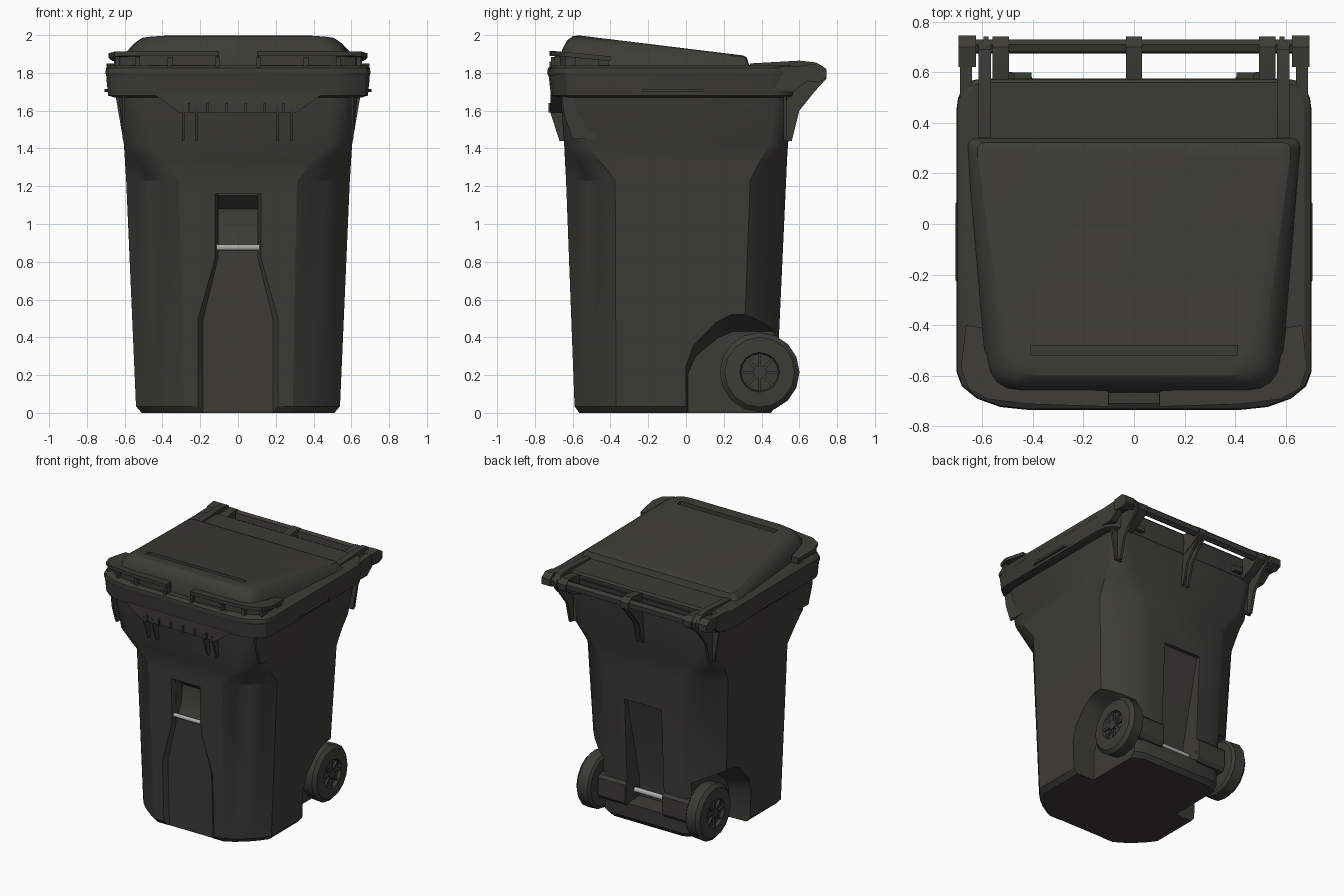
import bpy, bmesh, math
from mathutils import Vector

if "Cube" in bpy.data.objects:
    bpy.data.objects.remove(bpy.data.objects["Cube"])


def material(name, rgb):
    m = bpy.data.materials.new(name)
    m.diffuse_color = (*rgb, 1)
    m.use_nodes = True
    m.node_tree.nodes["Principled BSDF"].inputs["Base Color"].default_value = m.diffuse_color
    return m


DARK = material("charcoal plastic", (0.046, 0.045, 0.036))
METAL = material("grey metal", (0.42, 0.42, 0.40))


def activate(o):
    bpy.ops.object.select_all(action='DESELECT')
    o.select_set(True)
    bpy.context.view_layer.objects.active = o


def smooth(o, deg=28):
    activate(o)
    bpy.ops.object.shade_smooth_by_angle(angle=math.radians(deg))


def make(name, verts, faces, mat=DARK, shade=True):
    me = bpy.data.meshes.new(name)
    me.from_pydata([tuple(v) for v in verts], [], faces)
    bm = bmesh.new()
    bm.from_mesh(me)
    bmesh.ops.recalc_face_normals(bm, faces=bm.faces)
    bm.to_mesh(me)
    bm.free()
    me.materials.append(mat)
    o = bpy.data.objects.new(name, me)
    bpy.context.collection.objects.link(o)
    if shade:
        smooth(o)
    return o


def loft(name, rings, mat=DARK, shade=True, closed=False):
    """Skin equal-length rings; caps at both ends unless closed."""
    n, k = len(rings[0]), len(rings)
    verts = [p for r in rings for p in r]
    faces = [(i * n + j, i * n + (j + 1) % n,
              (i + 1) % k * n + (j + 1) % n, (i + 1) % k * n + j)
             for i in range(k if closed else k - 1) for j in range(n)]
    if not closed:
        faces += [tuple(range(n)), tuple(range((k - 1) * n, k * n))]
    return make(name, verts, faces, mat, shade)


def side_prism(name, prof, x0, x1, mat=DARK, shade=True):
    """(y, z) profile extruded along x."""
    return loft(name, [[(x, y, z) for y, z in prof] for x in (x0, x1)], mat, shade)


def box(name, lo, hi, mat=DARK):
    (a, b, c), (d, e, f) = lo, hi
    return side_prism(name, [(b, c), (e, c), (e, f), (b, f)], a, d, mat, False)


def rod(name, x0, x1, y, z, r, mat=DARK, n=12):
    return side_prism(name, [(y + r * math.cos(2 * math.pi * i / n), z + r * math.sin(2 * math.pi * i / n))
                             for i in range(n)], x0, x1, mat)


def section(z, hw, yf, yb, cf, cb, n=4, bulge=1.0):
    """Outline with front and back corner sizes; bulge 0 = flat chamfer, 1 = round."""
    pts = []
    for q, (sx, c) in enumerate([(1, cf), (1, cb), (-1, cb), (-1, cf)]):
        cx = sx * (hw - c[0])
        cy = yf + c[1] if q in (0, 3) else yb - c[1]
        a0, a1 = math.radians(-90 + 90 * q), math.radians(90 * q)
        for i in range(n + 1):
            t = i / n
            a = a0 + (a1 - a0) * t
            u = bulge * math.cos(a) + (1 - bulge) * (math.cos(a0) * (1 - t) + math.cos(a1) * t)
            v = bulge * math.sin(a) + (1 - bulge) * (math.sin(a0) * (1 - t) + math.sin(a1) * t)
            pts.append((cx + c[0] * u, cy + c[1] * v, z))
    return pts


def cut(o, cutters):
    for c in cutters:
        m = o.modifiers.new("cut", 'BOOLEAN')
        m.operation, m.solver, m.object = 'DIFFERENCE', 'EXACT', c
        activate(o)
        bpy.ops.object.modifier_apply(modifier=m.name)
        bpy.data.objects.remove(c)
    smooth(o)


# Tub: wide chamfered corners below, tighter corners above the shoulder
body = loft("body", [
    section(0.0, 0.51, -0.565, 0.45, (0.23, 0.21), (0.22, 0.17), 4, 0.3),
    section(0.035, 0.54, -0.59, 0.475, (0.25, 0.22), (0.23, 0.18), 4, 0.3),
    section(1.23, 0.592, -0.635, 0.53, (0.28, 0.26), (0.25, 0.19), 4, 0.3),
    section(1.34, 0.599, -0.641, 0.535, (0.20, 0.18), (0.18, 0.14), 4, 0.55),
    section(1.42, 0.604, -0.645, 0.54, (0.14, 0.13), (0.12, 0.10), 4, 0.9),
    section(1.70, 0.636, -0.665, 0.565, (0.14, 0.13), (0.11, 0.10), 4)], shade=False)

cutters = []
# Wheel wells with a sloped roof
arch = [(0.0, -0.1), (0.0, 0.25), (0.04, 0.36), (0.16, 0.48), (0.24, 0.52),
        (0.45, 0.52), (0.8, 0.50), (0.8, -0.1)]
for s in (-1, 1):
    inner = [(s * 0.37, y + 0.01, z * 0.83) for y, z in arch]
    outer = [(s * 0.56, y, z) for y, z in arch]
    far = [(s * 0.9, y, z) for y, z in arch]
    cutters.append(loft("well_cutter", [inner, outer, far], shade=False))
# Front bottle-shaped panel, following the sloped front wall
panel = [(-0.20, -0.1), (0.20, -0.1), (0.20, 0.50), (0.115, 0.82), (0.115, 1.16),
         (-0.115, 1.16), (-0.115, 0.82), (-0.20, 0.50)]
cutters.append(loft("panel_cutter", [
    [(x, -0.9, z) for x, z in panel],
    [(x * 1.06, -0.59 - 0.037 * z, z) for x, z in panel],
    [(x * 0.92, -0.562 - 0.037 * z, z) for x, z in panel]], shade=False))
cutters.append(side_prism("pocket_cutter", [(-0.9, 0.865), (-0.58, 0.865), (-0.53, 0.95), (-0.52, 1.08),
                                            (-0.60, 1.15), (-0.9, 1.15)], -0.104, 0.104, shade=False))
# Rear channel above the axle
cutters.append(side_prism("channel_cutter", [(0.9, 0.95), (0.49, 0.95), (0.34, 0.30), (0.34, 0.15),
                                             (0.9, 0.12)], -0.155, 0.155, shade=False))
cut(body, cutters)
rod("front_catch_bar", -0.113, 0.113, -0.604, 0.876, 0.015, METAL)

# Rim collar under the lid
loft("rim", [section(1.67, 0.655, -0.67, 0.55, (0.22, 0.12), (0.10, 0.10)),
             section(1.68, 0.688, -0.715, 0.565, (0.26, 0.14), (0.10, 0.12)),
             section(1.79, 0.698, -0.728, 0.575, (0.28, 0.15), (0.10, 0.12))])
# Front apron with hanging ribs
apron = [(-0.45, 1.69), (-0.31, 1.59), (0.31, 1.59), (0.45, 1.69)]
loft("front_apron", [[(x, -0.63, z) for x, z in apron], [(x, -0.718, z) for x, z in apron]])
for x in (-0.29, -0.22, 0.21, 0.285):
    side_prism("apron_rib", [(-0.63, 1.62), (-0.722, 1.62), (-0.715, 1.58), (-0.67, 1.44), (-0.63, 1.44)],
               x - 0.007, x + 0.007)
for x in (-0.26, -0.16, -0.06, 0.04, 0.14, 0.24):
    box("apron_tooth", (x - 0.006, -0.728, 1.59), (x + 0.006, -0.70, 1.64))

# Lid lip and rear panel
loft("lid_lip", [section(1.785, 0.698, -0.731, 0.565, (0.28, 0.15), (0.08, 0.12)),
                 section(1.80, 0.702, -0.735, 0.572, (0.28, 0.15), (0.08, 0.12)),
                 section(1.825, 0.698, -0.731, 0.572, (0.28, 0.15), (0.08, 0.12)),
                 section(1.84, 0.675, -0.710, 0.560, (0.27, 0.14), (0.08, 0.11))])


# Lid dome, tapering toward the front and sloping down to the rear
def dome_ring(wf, wb, yf, yb, drop, base=None):
    corners = [(-wf, yf, 0.12), (wf, yf, 0.12), (wb, yb, 0.04), (-wb, yb, 0.04)]
    pts = []
    for i, (x, y, r) in enumerate(corners):
        p = Vector((x, y))
        a = p + (Vector(corners[i - 1][:2]) - p).normalized() * r
        b = p + (Vector(corners[(i + 1) % 4][:2]) - p).normalized() * r
        for k in range(5):
            t = k / 4
            v = a * (1 - t) ** 2 + p * 2 * t * (1 - t) + b * t * t
            z = 2.0 - (v.y + 0.58) * 0.122 - drop
            pts.append((v.x, v.y, base or max(z, 1.84)))
    return pts


dome = loft("lid_dome", [dome_ring(0.58, 0.668, -0.67, 0.342, 0, 1.82),
                         dome_ring(0.565, 0.66, -0.655, 0.338, 0.085),
                         dome_ring(0.535, 0.645, -0.63, 0.33, 0.035),
                         dome_ring(0.50, 0.625, -0.60, 0.322, 0.008),
                         dome_ring(0.45, 0.59, -0.565, 0.30, 0.0)], shade=False)
cut(dome, [box("slot_cutter", (-0.41, -0.52, 1.965), (0.41, -0.48, 2.1))])

# Front corner grips on the lid: top plate, back wall and posts
edge = [(0.665, -0.40), (0.685, -0.57), (0.655, -0.65), (0.58, -0.692), (0.42, -0.712), (0.10, -0.722)]
back = [(0.10, -0.66), (0.42, -0.645), (0.52, -0.615), (0.56, -0.56), (0.59, -0.50), (0.60, -0.41)]
wall = [(0.635, -0.41), (0.645, -0.56), (0.62, -0.62), (0.56, -0.66), (0.42, -0.685), (0.11, -0.695)]
for s in (-1, 1):
    for name, path, z0, z1 in (("lid_grip", edge, 1.89, 1.915), ("grip_wall", wall, 1.82, 1.90)):
        loft(name, [[(s * x, y, z - 0.10 * max(0, y + 0.68)) if z > 1.85 else (s * x, y, z)
                     for x, y in path + back] for z in (z0, z1)])
    for x, y in ((0.11, -0.69), (0.36, -0.69), (0.53, -0.67), (0.64, -0.615), (0.645, -0.44)):
        box("grip_post", (s * x - 0.012, y - 0.025, 1.82), (s * x + 0.012, y + 0.03, 1.885))
    box("latch_side", (s * 0.11 - 0.01, -0.722, 1.83), (s * 0.11 + 0.01, -0.66, 1.86))
    # Side lugs on the rim
    lug = [(0.68, -0.28), (0.706, -0.22), (0.706, 0.08), (0.68, 0.13)]
    loft("side_lug", [[(s * x, y, z) for x, y in lug] for z in (1.70, 1.715)])
    # Fins under the rim at the front corners and rear sides
    side_prism("corner_fin", [(-0.48, 1.69), (-0.66, 1.69), (-0.645, 1.58), (-0.60, 1.45), (-0.48, 1.45)],
               s * 0.597, s * 0.612)
    loft("rear_side_fin", [[(s * x, y, z) for x, z in ((0.55, 1.44), (0.607, 1.44), (0.645, 1.66), (0.645, 1.70),
                                                       (0.55, 1.70))] for y in (0.515, 0.532)])

# Rear handle bar, brackets and hinge arms
side_prism("handle_bar", [(0.675, 1.775), (0.70, 1.76), (0.728, 1.775), (0.73, 1.81), (0.71, 1.83), (0.68, 1.82)],
           -0.69, 0.69)
bracket = [(0.53, 1.82), (0.62, 1.835), (0.70, 1.84), (0.742, 1.81), (0.74, 1.765),
           (0.68, 1.70), (0.60, 1.60), (0.56, 1.44), (0.52, 1.44)]
short = bracket[:5] + [(0.64, 1.70), (0.53, 1.66)]
for s in (-1, 1):
    side_prism("inner_bracket", short, s * 0.495, s * 0.56)
    side_prism("bracket_gusset", bracket, s * 0.575, s * 0.595)
    side_prism("end_bracket", [(0.62, 1.76), (0.62, 1.84), (0.70, 1.85), (0.745, 1.82), (0.745, 1.77), (0.70, 1.75)],
               s * 0.625, s * 0.695)
    side_prism("end_arm", [(0.44, 1.70), (0.44, 1.83), (0.66, 1.84), (0.66, 1.77), (0.57, 1.70)], s * 0.64, s * 0.688)
    side_prism("hinge_arm", [(0.34, 1.83), (0.34, 1.85), (0.60, 1.865), (0.69, 1.855), (0.72, 1.82),
                             (0.68, 1.80), (0.57, 1.81)], s * 0.565, s * 0.615)
    box("rear_tab", (s * 0.44 - 0.035, 0.54, 1.70), (s * 0.44 + 0.035, 0.60, 1.74))
side_prism("middle_bracket", short, -0.032, 0.032)
for x in (-0.02, 0.02):
    side_prism("middle_gusset", bracket, x - 0.008, x + 0.008)

# Axle, housings and wheels
WY, WZ = 0.39, 0.215
rod("axle", -0.40, 0.40, WY, WZ, 0.018, METAL)
tyre = [(0.03, 0.40), (0.185, 0.40), (0.206, 0.415), (0.211, 0.495), (0.185, 0.52),
        (0.105, 0.524), (0.098, 0.502), (0.03, 0.502)]
N = 16
for s in (-1, 1):
    side_prism("axle_housing", [(0.28, 0.12), (0.49, 0.13), (0.51, 0.16), (0.51, 0.29), (0.49, 0.31), (0.28, 0.33)],
               s * 0.156, s * 0.385)
    loft("wheel", [[(s * x, WY + r * math.cos(2 * math.pi * i / N), WZ + r * math.sin(2 * math.pi * i / N))
                    for r, x in tyre] for i in range(N)], closed=True)
    rod("wheel_hub", s * 0.38, s * 0.524, WY, WZ, 0.034)
    for i in range(8):
        a = math.radians(45 * i)
        d, t = Vector((math.cos(a), math.sin(a))), Vector((-math.sin(a), math.cos(a))) * 0.008
        c = Vector((WY, WZ))
        spoke = [c + d * 0.03 - t, c + d * 0.1 - t, c + d * 0.1 + t, c + d * 0.03 + t]
        side_prism("wheel_spoke", [tuple(p) for p in spoke], s * 0.50, s * 0.518, shade=False)
